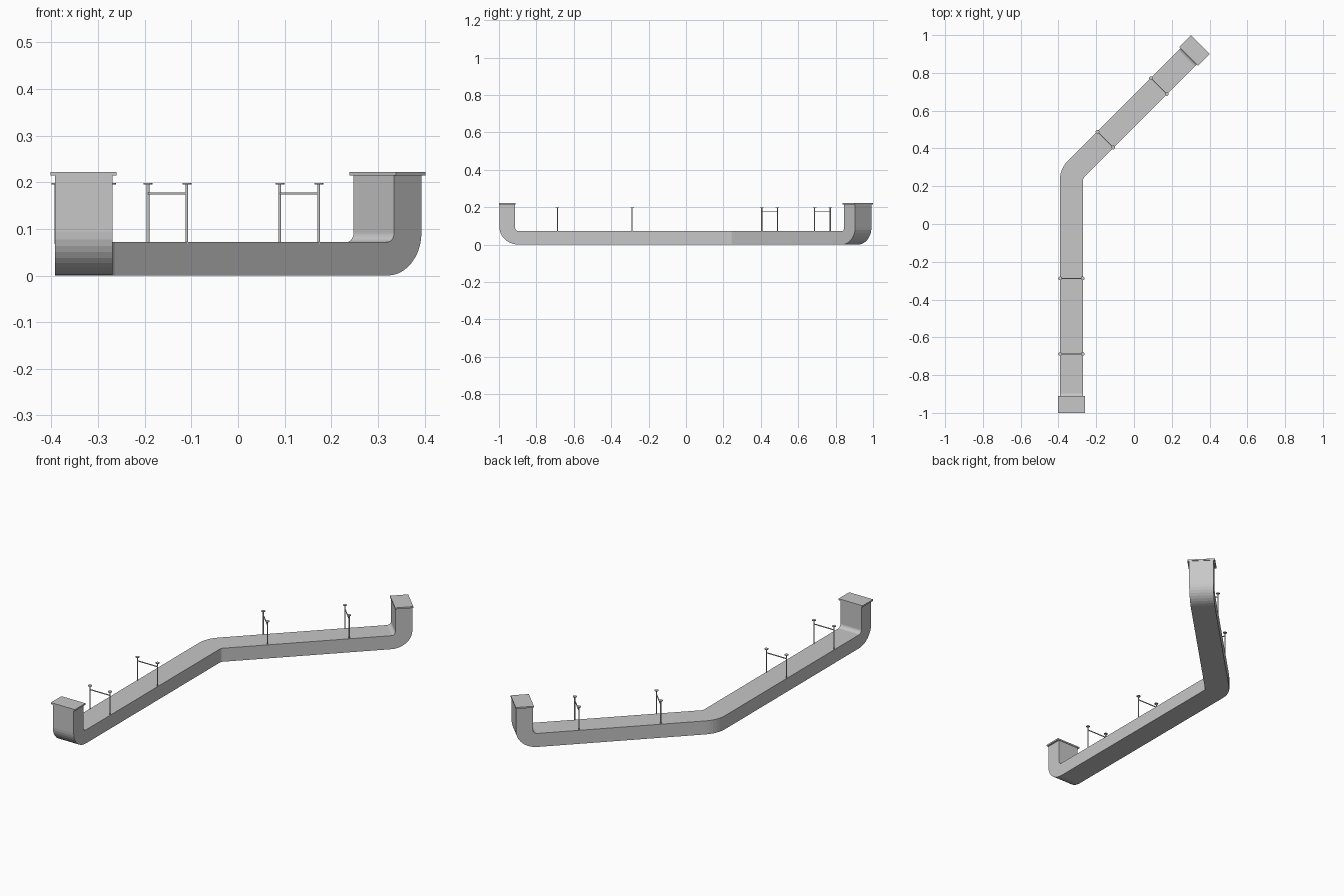
import bpy, bmesh
from math import sin, cos, pi, tan
from mathutils import Vector, Matrix

cube = bpy.data.objects.get("Cube")
if cube:
    bpy.data.objects.remove(cube)

# One light grey for every part
GREY = (0.57, 0.57, 0.57, 1)
light_grey = bpy.data.materials.new("light grey")
light_grey.use_nodes = True
light_grey.diffuse_color = GREY
light_grey.node_tree.nodes["Principled BSDF"].inputs["Base Color"].default_value = GREY

# Plan of the run: a straight arm, a 45 degree turn, a second arm
START = Vector((-0.331, -1.0, 0))
CORNER = Vector((-0.331, 0.267, 0))
DIR_A = Vector((0, 1, 0))
DIR_B = Vector((1, 1, 0)).normalized()
END = CORNER + DIR_B * 0.966
HALF, HEIGHT, LEG_TOP = 0.0615, 0.072, 0.216
LEG_OUT, LEG_IN, FILLET = 0.003, 0.086, 0.02
STEPS = 10


def finish(name, bm):
    bmesh.ops.recalc_face_normals(bm, faces=bm.faces)
    mesh = bpy.data.meshes.new(name)
    bm.to_mesh(mesh)
    bm.free()
    mesh.materials.append(light_grey)
    ob = bpy.data.objects.new(name, mesh)
    bpy.context.collection.objects.link(ob)
    return ob


def side(direction):
    return Vector((direction.y, -direction.x, 0))


def end_rings(origin, inward, across):
    """Rings from the top of an upright leg, round its elbow, into the run."""
    cs, cz = LEG_IN + FILLET, HEIGHT + FILLET
    pairs = [((LEG_OUT, LEG_TOP), (LEG_IN, LEG_TOP))]
    for i in range(STEPS + 1):
        a = pi / 2 * i / STEPS
        pairs.append(((cs - (cs - LEG_OUT) * cos(a), cz - cz * sin(a)),
                      (cs - FILLET * cos(a), cz - FILLET * sin(a))))
    rings = []
    for outer, inner in pairs:
        rings.append([origin + inward * s + across * (HALF * k) + Vector((0, 0, z))
                      for (s, z), k in ((outer, -1), (outer, 1), (inner, 1), (inner, -1))])
    return rings


# Duct: one rectangular section swept along the whole run
rings = end_rings(START, DIR_A, side(DIR_A))
radius = 0.082
pivot = CORNER - DIR_A * radius * tan(pi / 8) + side(DIR_A) * radius
for i in range(7):
    a = pi / 4 * i / 6
    across = Vector((cos(a), -sin(a), 0))
    mid = pivot - across * radius
    rings.append([mid + across * (HALF * k) + Vector((0, 0, z))
                  for k, z in ((-1, 0), (1, 0), (1, HEIGHT), (-1, HEIGHT))])
rings += reversed(end_rings(END, -DIR_B, side(DIR_B)))

bm = bmesh.new()
loops = [[bm.verts.new(p) for p in ring] for ring in rings]
for a, b in zip(loops, loops[1:]):
    for i in range(4):
        j = (i + 1) % 4
        bm.faces.new((a[i], a[j], b[j], b[i]))
bm.faces.new(loops[0])
bm.faces.new(loops[-1])
finish("duct", bm)


def frame(origin, inward):
    """Local axes: x across the run, y along it, z up."""
    across = side(inward)
    m = Matrix((across, inward, Vector((0, 0, 1)))).transposed().to_4x4()
    m.translation = origin
    return m


def box(bm, centre, size):
    bmesh.ops.create_cube(bm, size=1, matrix=Matrix.Translation(centre) @ Matrix.Diagonal((*size, 1)))


def cylinder(bm, x, z0, z1, r):
    bmesh.ops.create_cone(bm, cap_ends=True, segments=12, radius1=r, radius2=r, depth=z1 - z0,
                          matrix=Matrix.Translation((x, 0, (z0 + z1) / 2)))


# End caps and crossbar frames, the same on both arms
for label, origin, inward in (("front", START, DIR_A), ("back", END, -DIR_B)):
    bm = bmesh.new()
    box(bm, (0, 0.0445, 0.2185), (0.141, 0.089, 0.008))
    finish(label + "_cap", bm).matrix_world = frame(origin, inward)

    for place, s in (("outer", 0.312), ("inner", 0.712)):
        bm = bmesh.new()
        for x in (-0.059, 0.059):
            cylinder(bm, x, HEIGHT - 0.004, 0.196, 0.003)
            cylinder(bm, x, 0.195, 0.198, 0.01)
        box(bm, (0, 0, 0.176), (0.118, 0.004, 0.004))
        ob = finish(label + "_" + place + "_post_frame", bm)
        ob.matrix_world = frame(origin + inward * s, inward)
